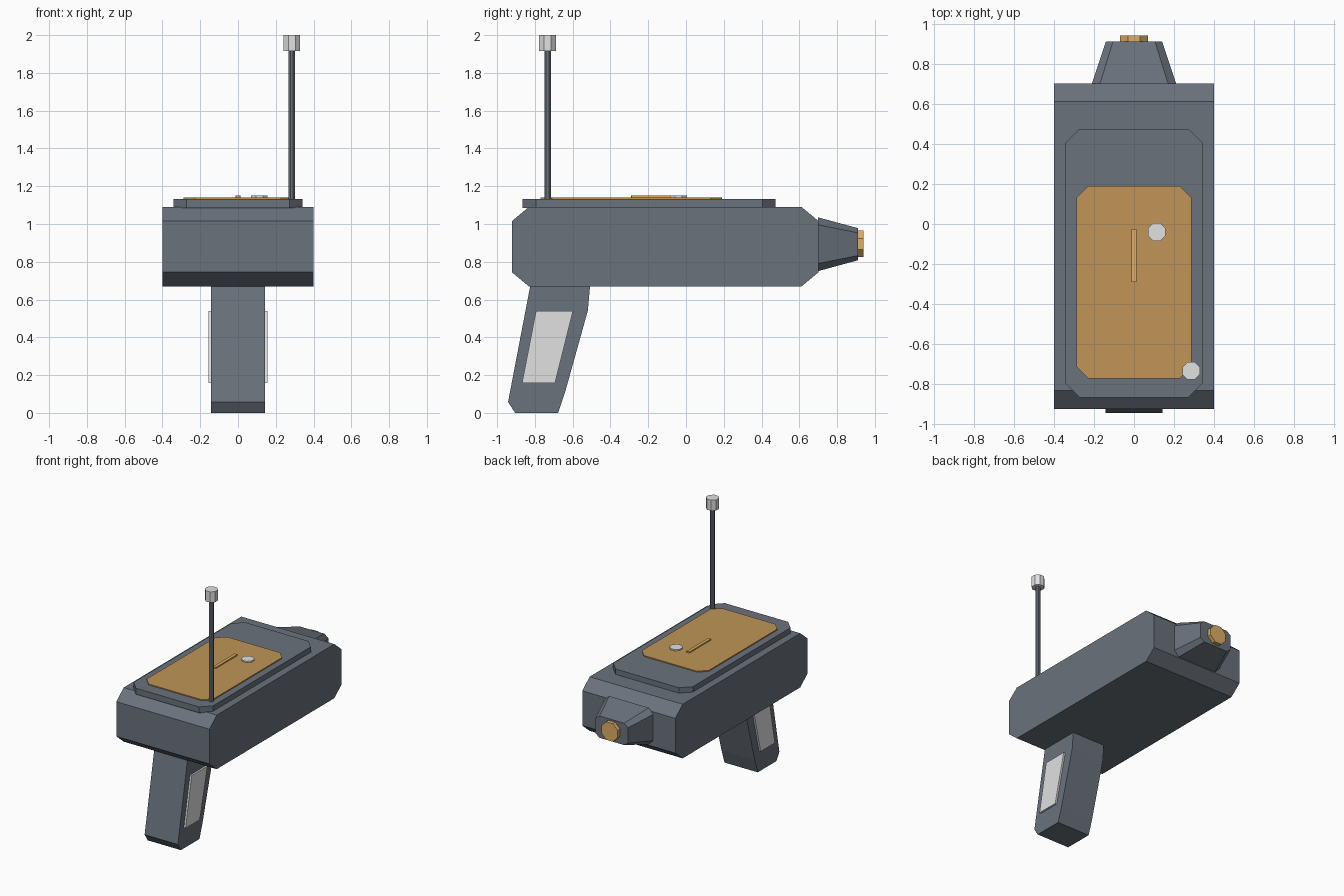
import bpy, bmesh
from math import pi, cos, sin
from mathutils import Vector

if "Cube" in bpy.data.objects:
    bpy.data.objects.remove(bpy.data.objects["Cube"], do_unlink=True)


def material(name, rgb):
    m = bpy.data.materials.new(name)
    m.use_nodes = True
    color = (*rgb, 1.0)
    m.diffuse_color = color
    m.node_tree.nodes["Principled BSDF"].inputs["Base Color"].default_value = color
    return m


slate = material("slate_grey", (0.145, 0.168, 0.20))
bronze = material("bronze", (0.53, 0.30, 0.095))
gold = material("bright_gold", (0.72, 0.42, 0.13))
pale = material("pale_grey", (0.75, 0.75, 0.75))


def loft(name, ring_a, ring_b, mat):
    """Closed solid between two rings with equal point counts."""
    bm = bmesh.new()
    a = [bm.verts.new(p) for p in ring_a]
    b = [bm.verts.new(p) for p in ring_b]
    bm.faces.new(a)
    bm.faces.new(b)
    n = len(a)
    for i in range(n):
        j = (i + 1) % n
        bm.faces.new((a[i], a[j], b[j], b[i]))
    bmesh.ops.recalc_face_normals(bm, faces=bm.faces)
    mesh = bpy.data.meshes.new(name)
    bm.to_mesh(mesh)
    bm.free()
    mesh.materials.append(mat)
    ob = bpy.data.objects.new(name, mesh)
    bpy.context.collection.objects.link(ob)
    return ob


def side_prism(name, profile, x0, x1, mat):
    """Extrude a (y, z) profile across x."""
    return loft(name, [(x0, y, z) for y, z in profile],
                [(x1, y, z) for y, z in profile], mat)


def cut_rect(hw, hh, cx, cy):
    """Rectangle with clipped corners, as 2D points around the origin."""
    return [(hw - cx, hh), (hw, hh - cy), (hw, cy - hh), (hw - cx, -hh),
            (cx - hw, -hh), (-hw, cy - hh), (-hw, hh - cy), (cx - hw, hh)]


def octagon(apothem):
    r = apothem / cos(pi / 8)
    return [(r * cos(pi / 8 + i * pi / 4), r * sin(pi / 8 + i * pi / 4)) for i in range(8)]


def upright(name, shape, center, z0, z1, mat):
    """Extrude a 2D shape upward."""
    cx, cy = center
    return loft(name, [(cx + x, cy + y, z0) for x, y in shape],
                [(cx + x, cy + y, z1) for x, y in shape], mat)


def forward(name, shape_a, shape_b, y0, y1, z, mat):
    """Loft between two 2D shapes along y."""
    return loft(name, [(x, y0, z + h) for x, h in shape_a],
                [(x, y1, z + h) for x, h in shape_b], mat)


# Main body with clipped ends
body = [(y - 0.11, z + 0.88) for y, z in cut_rect(0.812, 0.21, 0.09, 0.075)]
side_prism("body", body, -0.4, 0.4, slate)

# Tapered nozzle and its tip
forward("nozzle", cut_rect(0.21, 0.142, 0.04, 0.04),
        cut_rect(0.14, 0.085, 0.035, 0.025), 0.70, 0.91, 0.893, slate)
forward("nozzle_tip", octagon(0.07), octagon(0.07), 0.905, 0.94, 0.895, gold)

# Raked grip with inlaid side panels
grip = [(-0.825, 0.67), (-0.508, 0.67), (-0.52, 0.54), (-0.64, 0.11),
        (-0.677, 0), (-0.905, 0), (-0.942, 0.058)]
side_prism("grip", grip, -0.143, 0.143, slate)
panel = [(-0.794, 0.54), (-0.598, 0.54), (-0.693, 0.159), (-0.868, 0.159)]
for label, s in (("left", 1), ("right", -1)):
    side_prism("grip_panel_" + label, panel, s * 0.14, s * 0.157, pale)

# Layered top plates
upright("top_plate", cut_rect(0.342, 0.67, 0.07, 0.07), (0, -0.195), 1.085, 1.132, slate)
upright("face_plate", cut_rect(0.288, 0.48, 0.06, 0.06), (0, -0.29), 1.13, 1.14, bronze)
upright("slider", cut_rect(0.012, 0.133, 0.001, 0.001), (0, -0.157), 1.135, 1.15, gold)
upright("knob", octagon(0.044), (0.113, -0.04), 1.135, 1.15, pale)

# Antenna
base = (0.285, -0.733)
upright("antenna_rod", octagon(0.017), base, 1.12, 1.93, slate)
upright("antenna_cap", octagon(0.044), base, 1.917, 2.0, pale)
